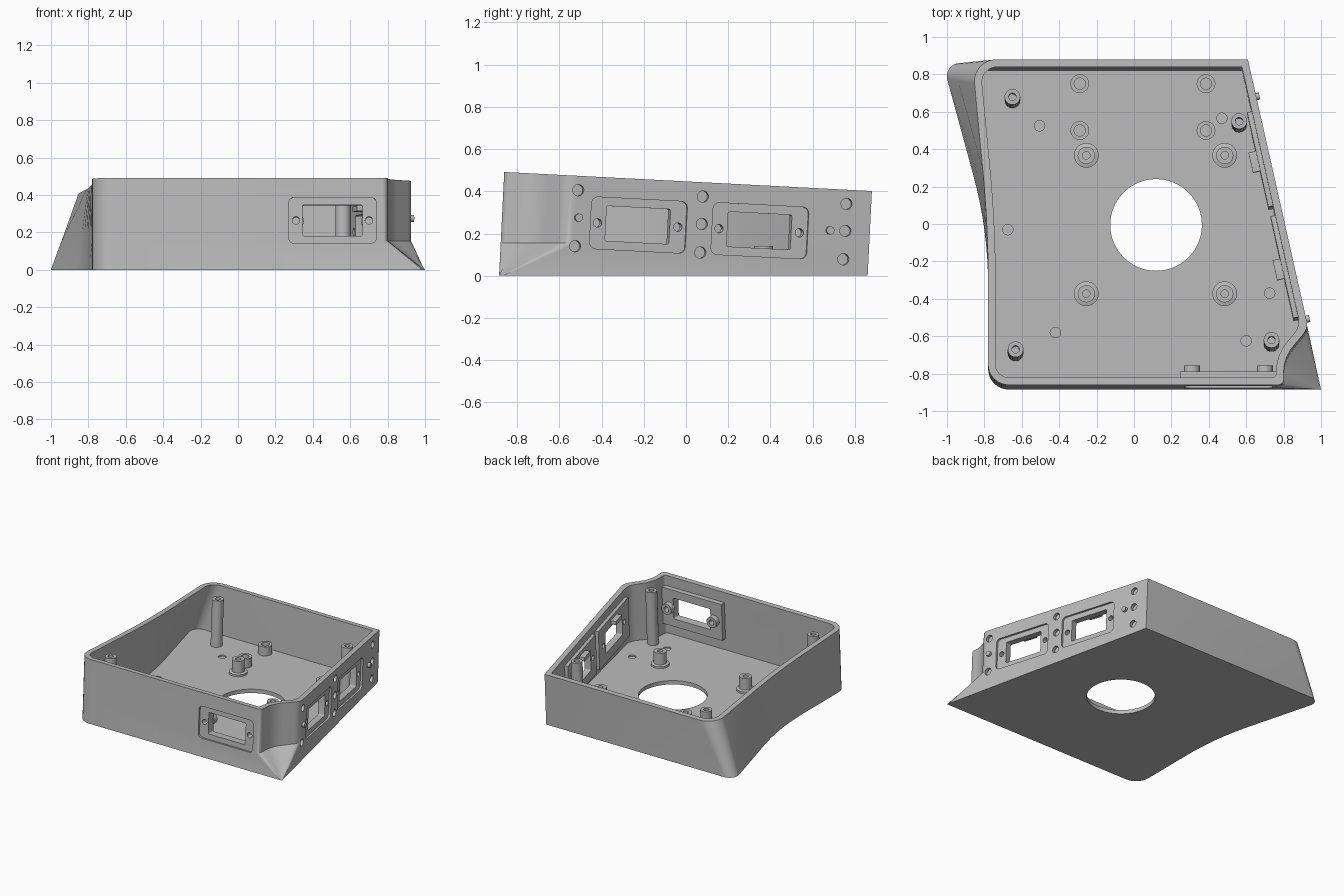
import bpy, bmesh, math
from mathutils import Vector, Matrix

if "Cube" in bpy.data.objects:
    bpy.data.objects.remove(bpy.data.objects["Cube"])

grey = bpy.data.materials.new("plain grey")
grey.use_nodes = True
grey.diffuse_color = (0.5, 0.5, 0.5, 1)
grey.node_tree.nodes["Principled BSDF"].inputs["Base Color"].default_value = (0.5, 0.5, 0.5, 1)

LEAN = 0.05      # walls lean back slightly
FLOOR = 0.03
WALL = 0.04


def rim_height(y):
    return 0.4455 - 0.0517 * y


def loft(name, rings, matrix=Matrix()):
    """Closed solid through a list of equal-length rings."""
    bm = bmesh.new()
    loops = [[bm.verts.new(matrix @ Vector(p)) for p in ring] for ring in rings]
    n = len(loops[0])
    for a, b in zip(loops, loops[1:]):
        for i in range(n):
            j = (i + 1) % n
            bm.faces.new((a[i], a[j], b[j], b[i]))
    bm.faces.new(loops[0][::-1])
    bm.faces.new(loops[-1])
    bmesh.ops.remove_doubles(bm, verts=bm.verts, dist=1e-5)
    bmesh.ops.recalc_face_normals(bm, faces=bm.faces)
    mesh = bpy.data.meshes.new(name)
    bm.to_mesh(mesh)
    bm.free()
    mesh.materials.append(grey)
    obj = bpy.data.objects.new(name, mesh)
    bpy.context.collection.objects.link(obj)
    return obj


def fillet(corners, cuts, steps=8):
    """Round each corner with an arc that starts the given distance from it."""
    out = []
    for i, p in enumerate(corners):
        u = (corners[i - 1] - p).normalized()
        v = (corners[(i + 1) % len(corners)] - p).normalized()
        a, b, w = p + u * cuts[i], p + v * cuts[i], math.sin(u.angle(v) / 2)
        for k in range(steps + 1):
            t = k / steps
            wa, wp, wb = (1 - t) ** 2, 2 * t * (1 - t) * w, t * t
            out.append((a * wa + p * wp + b * wb) / (wa + wp + wb))
    return out


def inset(corners, d):
    """Move every edge of a counter-clockwise polygon inward."""
    out = []
    for i, p in enumerate(corners):
        e = (p - corners[i - 1]).normalized()
        f = (corners[(i + 1) % len(corners)] - p).normalized()
        m, n = Vector((-e.y, e.x)), Vector((-f.y, f.x))
        out.append(p + (m + n) * d / (1 + m.dot(n)))
    return out


def flat_ring(pts, z):
    return [(p.x, p.y + LEAN * z, z) for p in pts]


def rim_ring(pts, lift=0.0):
    return [(p.x, p.y + LEAN * rim_height(p.y), rim_height(p.y) + lift) for p in pts]


def round_rect(w, h, r):
    return fillet([Vector((sx * w / 2, sy * h / 2))
                   for sx, sy in ((-1, -1), (1, -1), (1, 1), (-1, 1))], [r] * 4, 5)


def slab(name, w, h, r, z0, z1, matrix):
    pts = round_rect(w, h, r)
    return loft(name, [[(p.x, p.y, z) for p in pts] for z in (z0, z1)], matrix)


def turned(name, profile, matrix, n=28):
    """Stack of circles given as (radius, height) pairs."""
    ring = [(math.cos(2 * math.pi * i / n), math.sin(2 * math.pi * i / n)) for i in range(n)]
    return loft(name, [[(r * c, r * s, z) for c, s in ring] for r, z in profile], matrix)


def cut(target, cutter):
    mod = target.modifiers.new("cut", "BOOLEAN")
    mod.operation, mod.solver, mod.object = "DIFFERENCE", "EXACT", cutter
    bpy.context.view_layer.objects.active = target
    bpy.ops.object.modifier_apply(modifier=mod.name)


def drop(cutter):
    bpy.data.objects.remove(cutter)


# Outer shell: corners run front left, notch (three), back right, back left, left bend
V = Vector
top = [V(p) for p in ((-0.78, -0.885), (0.80, -0.885), (0.80, -0.74), (0.932, -0.58),
                      (0.609, 0.86), (-0.865, 0.86), (-0.78, -0.03))]
base = [p.copy() for p in top]
base[1], base[2], base[3] = V((0.985, -0.885)), V((1, -0.885)), V((0.996, -0.868))
base[5] = V((-1.022, 0.86))
top_cuts = [0.11, 0.03, 0.08, 0.04, 0, 0.13, 0.3]
base_cuts = [0.11, 0.003, 0.003, 0.003, 0, 0.09, 0.3]
mid = [p.copy() for p in top]
mid[5] = base[5].lerp(top[5], 0.38)
mid_cuts = top_cuts[:5] + [0.105, 0.3]
shell = loft("case_shell", [flat_ring(fillet(base, base_cuts), 0),
                            flat_ring(fillet(mid, mid_cuts), 0.155),
                            rim_ring(fillet(top, top_cuts))])

# Hollow interior
low = [p.copy() for p in top]
low[5] = base[5].lerp(top[5], 0.07)
in_cuts = [0.07, 0.02, 0.09, 0.05, 0, 0.09, 0.3]
inner_top = fillet(inset(top, WALL), in_cuts)
hollow = loft("hollow", [flat_ring(fillet(inset(low, WALL), in_cuts), FLOOR),
                         rim_ring(inner_top), rim_ring(inner_top, 0.06)])
cut(shell, hollow)
drop(hollow)

# Floor opening and shallow round dimples
tool = turned("tool", [(0.245, -0.1), (0.245, 0.2)], Matrix.Translation((0.118, -0.005, 0)), 64)
cut(shell, tool)
drop(tool)
for x, y in ((-0.505, 0.525), (0.47, 0.565), (-0.675, -0.03), (-0.42, -0.58),
             (0.725, -0.37), (0.6, -0.625)):
    tool = turned("tool", [(0.028, FLOOR - 0.01), (0.028, FLOOR + 0.02)],
                  Matrix.Translation((x, y, 0)))
    cut(shell, tool)
    drop(tool)


# Wall frames: local x along the wall, y up, z outward
def basis(t, n, origin):
    t, n = V(t).normalized(), V(n).normalized()
    up = n.cross(t)
    m = Matrix((t, up, n)).transposed().to_4x4()
    m.translation = origin
    return m


def side(y, z):
    x = 1 - 0.2243 * (y - LEAN * z + 0.885)
    return basis((-0.2243, 1, -0.052), (1, 0.2243, -0.011), (x, y, z))


def front(x, z):
    return basis((1, 0, 0), (0, -1, LEAN), (x, -0.885 + LEAN * z, z))


def window(name, m, frame, recess, opening, screw, depth):
    """Backing frame inside the wall, shallow outer recess, opening and screw holes."""
    plate = slab(name + "_backing", *frame, 0.004, -depth, -0.03, m)
    tools = [slab("tool", *recess, 0.03, -0.015, 0.05, m),
             slab("tool", *opening, 0.008, -0.2, 0.05, m)]
    for s in (-1, 1):
        tools.append(turned("tool", [(0.02, -0.2), (0.02, 0.05)],
                            m @ Matrix.Translation((s * screw, 0, 0))))
    for t in tools:
        cut(shell, t)
        cut(plate, t)
        drop(t)


window("front_window", front(0.505, 0.265), (0.52, 0.29), (0.47, 0.245), (0.32, 0.165), 0.195, 0.077)
window("side_window_front", side(-0.225, 0.24), (0.56, 0.31), (0.465, 0.245), (0.31, 0.165), 0.195, 0.065)
window("side_window_back", side(0.35, 0.213), (0.52, 0.31), (0.465, 0.245), (0.31, 0.165), 0.195, 0.065)

# Hollow screw pegs behind the front window
for x in (0.31, 0.70):
    turned("front_window_peg", [(0.042, -0.07), (0.042, -0.115), (0.02, -0.115), (0.02, -0.07)],
           front(x, 0.265))

# Clips above the side windows
for y, z in ((-0.225, 0.355), (0.35, 0.325)):
    slab("window_clip", 0.11, 0.03, 0.002, -0.105, -0.05, side(y, z))

# Blind holes and small pins on the side wall
for y, z in ((-0.51, 0.405), (-0.525, 0.14), (0.08, 0.375), (0.075, 0.245),
             (0.068, 0.11), (0.76, 0.34), (0.755, 0.212), (0.745, 0.078)):
    tool = turned("tool", [(0.027, -0.025), (0.027, 0.05)], side(y, z))
    cut(shell, tool)
    drop(tool)
for y, z in ((-0.51, 0.275), (0.68, 0.215)):
    turned("side_pin", [(0.019, -0.02), (0.019, 0.02)], side(y, z))


# Posts and bosses
def post(name, x, y, profile, lean=0.0):
    m = Matrix.Translation((x, y, 0))
    m[1][2] = lean
    turned(name, profile, m)


for x, y in ((-0.65, 0.68), (0.562, 0.55), (-0.633, -0.67), (0.735, -0.62)):
    h = rim_height(y) - 0.025
    post("lid_post", x, y - LEAN * h,
         [(0.042, 0.02), (0.042, h), (0.02, h), (0.02, h - 0.1)], LEAN)
for x in (-0.255, 0.485):
    for y in (0.367, -0.373):
        post("flanged_boss", x, y, [(0.066, 0.02), (0.066, 0.045), (0.046, 0.05), (0.046, 0.14),
                                    (0.02, 0.14), (0.02, 0.05)])
for x in (-0.29, 0.385):
    for y in (0.75, 0.5):
        post("board_boss", x, y, [(0.05, 0.02), (0.05, 0.1), (0.03, 0.1), (0.03, 0.04)])

# Smooth curved walls, keep crisp edges
for obj in bpy.context.scene.objects:
    obj.select_set(obj.type == "MESH")
bpy.context.view_layer.objects.active = shell
bpy.ops.object.shade_smooth_by_angle(angle=math.radians(30))
